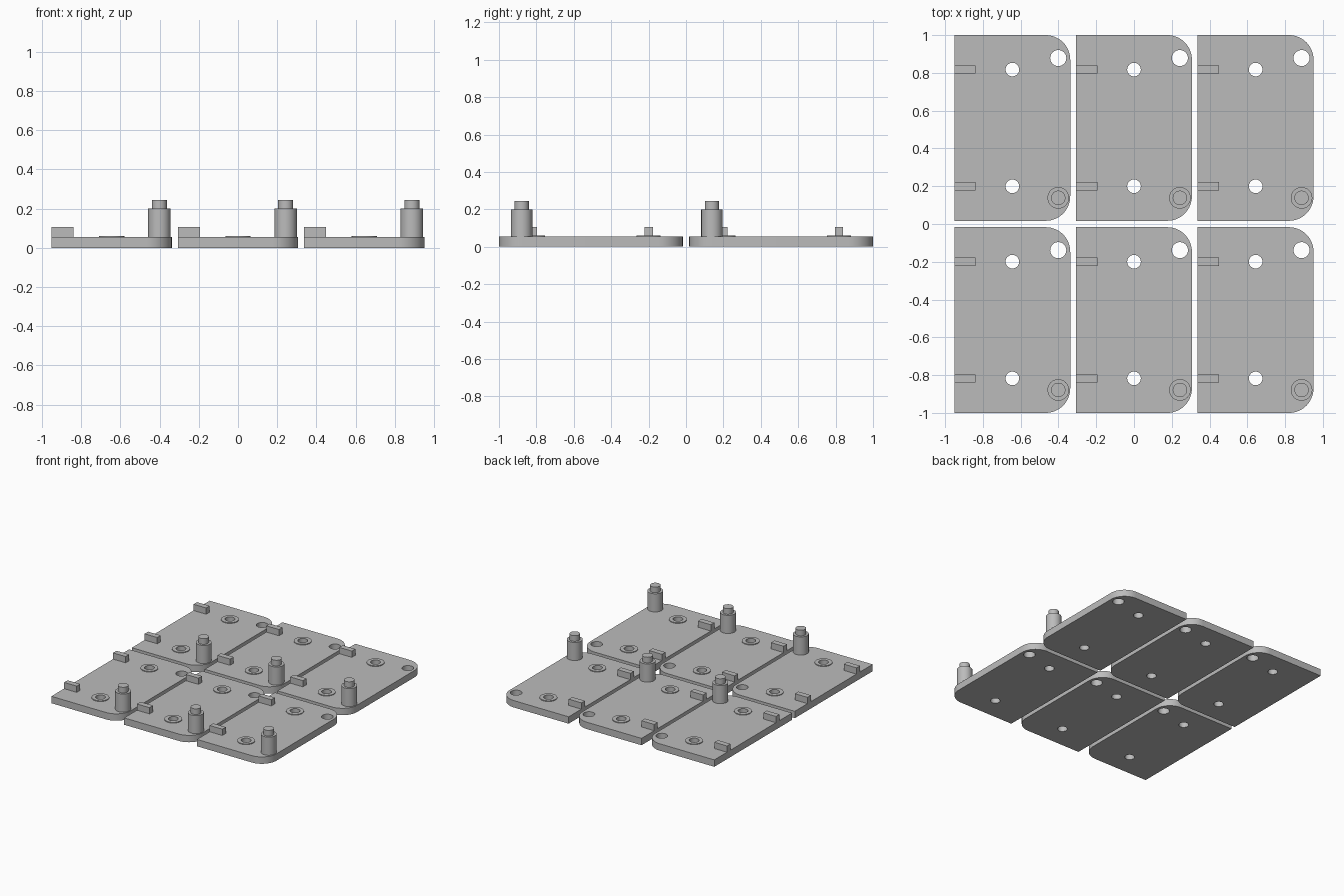
import bpy, bmesh, math

if "Cube" in bpy.data.objects:
    bpy.data.objects.remove(bpy.data.objects["Cube"])

grey = bpy.data.materials.new("grey")
grey.diffuse_color = (0.5, 0.5, 0.5, 1)
grey.use_nodes = True
grey.node_tree.nodes["Principled BSDF"].inputs["Base Color"].default_value = grey.diffuse_color

PITCH_X, PITCH_Y = 0.644, 1.017
HW, HH, THICK, CORNER = 0.3065, 0.4915, 0.055, 0.13
HOLE_Y, HOLE_R = 0.309, 0.036
PEG_X, PEG_Y = 0.243, 0.37


def arc(x, y, r, a0=0, a1=360, n=48):
    """Points along an arc; a full circle leaves out the repeated end."""
    count = n if a1 - a0 == 360 else n + 1
    return [(x + r * math.cos(math.radians(a0 + (a1 - a0) * i / n)),
             y + r * math.sin(math.radians(a0 + (a1 - a0) * i / n)))
            for i in range(count)]


def prism(name, loops, z0, z1):
    """Extrude an outline, with any further loops as through holes."""
    bm = bmesh.new()
    edges = []
    for loop in loops:
        vs = [bm.verts.new((x, y, z0)) for x, y in loop]
        edges += [bm.edges.new((vs[i - 1], vs[i])) for i in range(len(vs))]
    bmesh.ops.triangle_fill(bm, edges=edges, use_beauty=True)
    faces = bmesh.ops.extrude_face_region(bm, geom=bm.faces[:])
    top = [g for g in faces["geom"] if isinstance(g, bmesh.types.BMVert)]
    bmesh.ops.translate(bm, verts=top, vec=(0, 0, z1 - z0))
    bmesh.ops.recalc_face_normals(bm, faces=bm.faces)
    mesh = bpy.data.meshes.new(name)
    bm.to_mesh(mesh)
    bm.free()
    mesh.materials.append(grey)
    ob = bpy.data.objects.new(name, mesh)
    bpy.context.collection.objects.link(ob)
    bpy.ops.object.select_all(action="DESELECT")
    ob.select_set(True)
    bpy.context.view_layer.objects.active = ob
    bpy.ops.object.shade_smooth_by_angle(angle=math.radians(30))
    return ob


# Plate: square on the left, rounded on the right, with three holes
outline = ([(-HW, HH), (-HW, -HH)]
           + arc(HW - CORNER, -HH + CORNER, CORNER, -90, 0, 16)
           + arc(HW - CORNER, HH - CORNER, CORNER, 0, 90, 16))
holes = [arc(0, s * HOLE_Y, HOLE_R) for s in (-1, 1)]
parts = [prism("plate", [outline, arc(PEG_X, PEG_Y, 0.0425)] + holes, 0, THICK)]

# Raised washers around the small holes, and tabs on the left edge
for s, hole in zip((-1, 1), holes):
    y = s * HOLE_Y
    parts.append(prism("washer", [arc(0, y, 0.064), hole], THICK, 0.061))
    tab = [(-HW, y - 0.022), (-HW + 0.112, y - 0.022),
           (-HW + 0.112, y + 0.022), (-HW, y + 0.022)]
    parts.append(prism("tab", [tab], THICK, 0.105))

# Stepped peg
parts.append(prism("peg", [arc(PEG_X, -PEG_Y, 0.057)], THICK, 0.2))
parts.append(prism("peg_tip", [arc(PEG_X, -PEG_Y, 0.038)], 0.2, 0.245))

# Repeat the finished plate in a grid of three by two
for col in (-1, 0, 1):
    for row in (-0.5, 0.5):
        for part in parts:
            ob = part if (col, row) == (1, 0.5) else part.copy()
            if ob is not part:
                bpy.context.collection.objects.link(ob)
            ob.location = (col * PITCH_X, row * PITCH_Y, 0)
